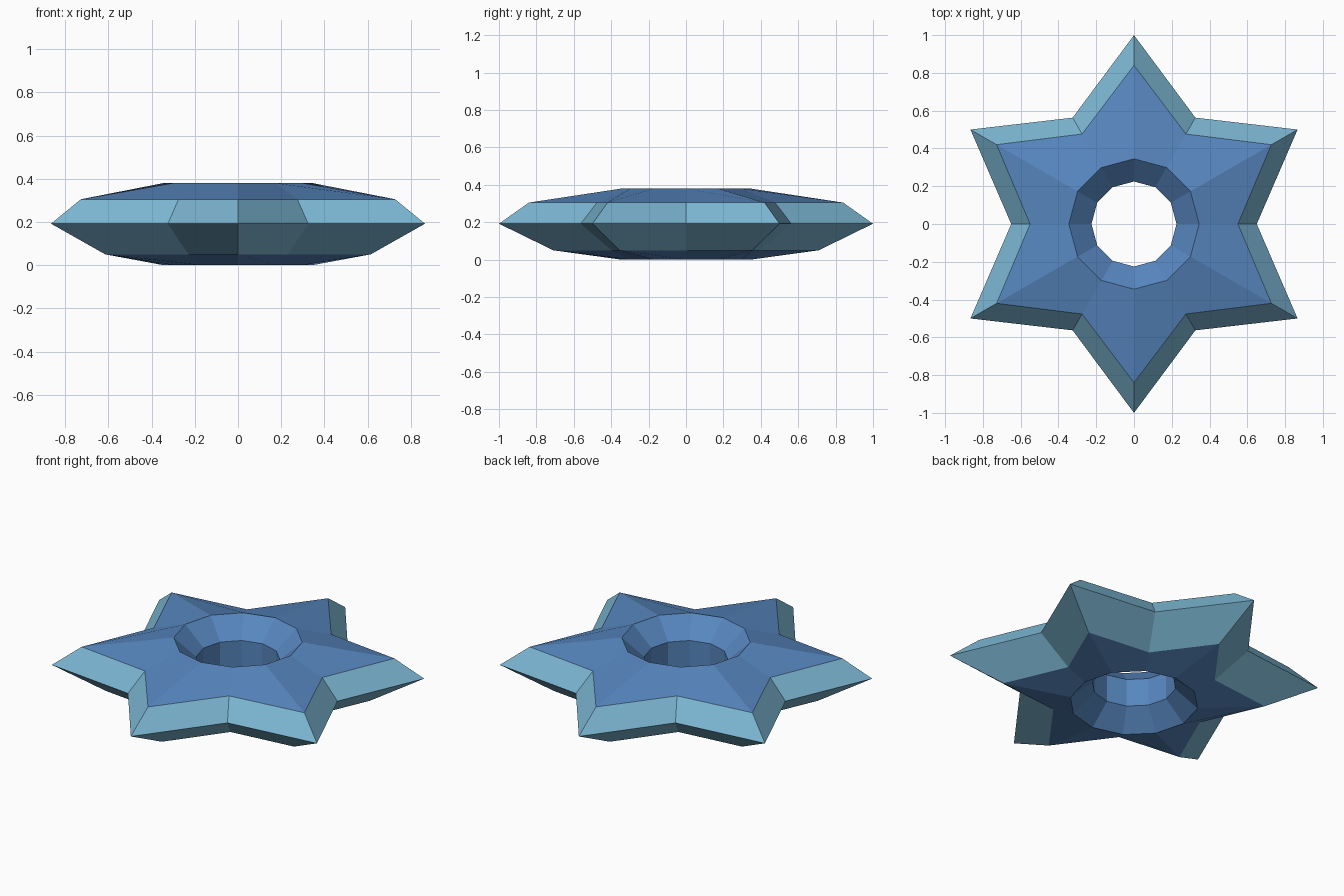
import bpy, bmesh, math

if "Cube" in bpy.data.objects:
    bpy.data.objects.remove(bpy.data.objects["Cube"])

def material(name, rgb):
    m = bpy.data.materials.new(name)
    m.diffuse_color = (*rgb, 1)
    m.use_nodes = True
    m.node_tree.nodes["Principled BSDF"].inputs["Base Color"].default_value = m.diffuse_color
    return m

# Closed cross-section: (tip radius, valley radius, height)
PROFILE = [
    (0.345, 0.345, 0.38),   # upper rim of hole
    (0.84, 0.55, 0.305),    # upper star edge
    (1.00, 0.65, 0.192),    # widest star outline
    (0.71, 0.46, 0.05),     # lower star edge
    (0.345, 0.345, 0.0),    # lower rim of hole
    (0.225, 0.225, 0.108),  # hole wall bottom
    (0.225, 0.225, 0.272),  # hole wall top
]
TEAL_BANDS = (1, 2)         # bevelled outer bands
SIDES = 12

bm = bmesh.new()
rings = []
for tip, valley, z in PROFILE:
    ring = []
    for i in range(SIDES):
        a = math.pi / 2 + i * 2 * math.pi / SIDES
        r = valley if i % 2 else tip
        ring.append(bm.verts.new((r * math.cos(a), r * math.sin(a), z)))
    rings.append(ring)

# Bridge each ring to the next, closing the loop through the hole
for k, ring in enumerate(rings):
    below = rings[(k + 1) % len(rings)]
    for i in range(SIDES):
        j = (i + 1) % SIDES
        f = bm.faces.new((ring[i], below[i], below[j], ring[j]))
        f.material_index = 1 if k in TEAL_BANDS else 0
bmesh.ops.recalc_face_normals(bm, faces=bm.faces)

mesh = bpy.data.meshes.new("star_ring")
bm.to_mesh(mesh)
bm.free()
mesh.materials.append(material("blue", (0.095, 0.24, 0.52)))
mesh.materials.append(material("light teal blue", (0.20, 0.47, 0.65)))
star = bpy.data.objects.new("star_ring", mesh)
bpy.context.collection.objects.link(star)
